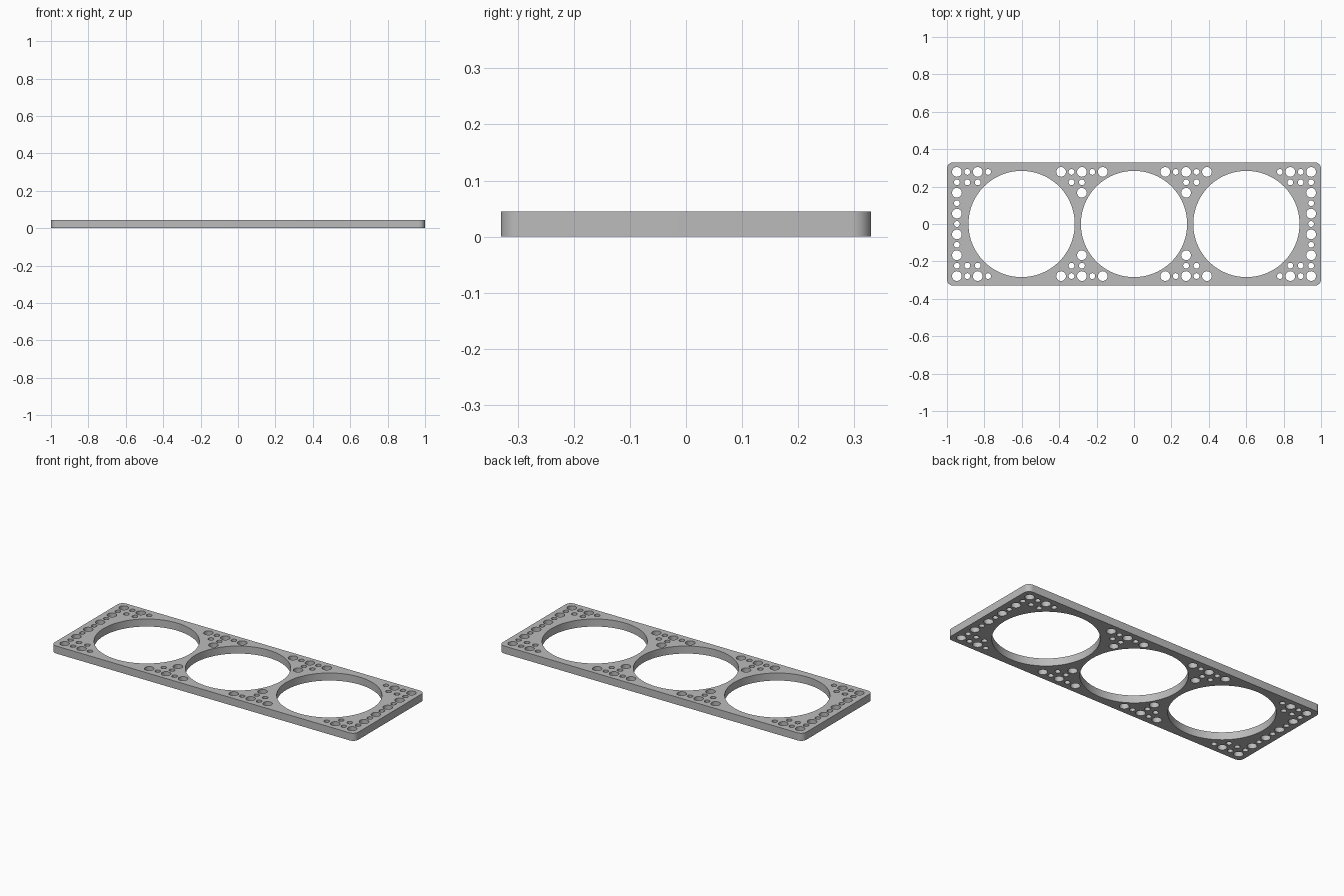
import bpy
import bmesh
from math import cos, sin, pi, hypot

cube = bpy.data.objects.get("Cube")
if cube:
    bpy.data.objects.remove(cube, do_unlink=True)

LENGTH, WIDTH, THICK, CORNER = 2.0, 0.66, 0.045, 0.034
PITCH = 0.0557            # spacing of the hole grid
RING_X, RING_R = 0.601, 0.284
BIG_R, SMALL_R = 0.026, 0.0155


def arc(cx, cy, r, start, sweep, steps):
    return [(cx + r * cos(start + sweep * i / steps),
             cy + r * sin(start + sweep * i / steps)) for i in range(steps)]


def circle(cx, cy, r, steps):
    return arc(cx, cy, r, 0, 2 * pi, steps)


# Rounded rectangular outline
hx, hy = LENGTH / 2 - CORNER, WIDTH / 2 - CORNER
outline = []
for k, (sx, sy) in enumerate([(1, 1), (-1, 1), (-1, -1), (1, -1)]):
    outline += arc(sx * hx, sy * hy, CORNER, k * pi / 2, pi / 2, 10)
    end = (k + 1) * pi / 2
    outline.append((sx * hx + CORNER * cos(end), sy * hy + CORNER * sin(end)))
loops = [outline]

# Three large openings
for x in (-RING_X, 0, RING_X):
    loops.append(circle(x, 0, RING_R, 96))

# Mounting holes: columns used in each grid row, mirrored left-right and front-back
rows = {5: (3, 4, 5, 6, 7, 14, 15, 16, 17), 4: (5, 6, 15, 16, 17),
        3: (5, 17), 2: (17,), 1: (17,), 0: (17,)}
for row, columns in rows.items():
    for col in columns:
        radius = BIG_R if row % 2 and col % 2 else SMALL_R
        for sx in (1, -1):
            for sy in ((1, -1) if row else (1,)):
                loops.append(circle(sx * col * PITCH, sy * row * PITCH, radius, 24))

# Filled flat profile, extruded to the plate thickness
curve = bpy.data.curves.new("mounting_plate", "CURVE")
curve.dimensions = "2D"
curve.fill_mode = "BOTH"
curve.extrude = THICK / 2
for loop in loops:
    spline = curve.splines.new("POLY")
    spline.points.add(len(loop) - 1)
    for point, (x, y) in zip(spline.points, loop):
        point.co = (x, y, 0, 1)
    spline.use_cyclic_u = True
plate = bpy.data.objects.new("mounting_plate", curve)
bpy.context.collection.objects.link(plate)

bpy.ops.object.select_all(action="DESELECT")
plate.select_set(True)
bpy.context.view_layer.objects.active = plate
bpy.ops.object.convert(target="MESH")
plate = bpy.context.view_layer.objects.active

# Weld the caps to the walls and rest the plate on the floor
bm = bmesh.new()
bm.from_mesh(plate.data)
bmesh.ops.remove_doubles(bm, verts=bm.verts, dist=0.0001)
bmesh.ops.translate(bm, verts=bm.verts, vec=(0, 0, THICK / 2))
bmesh.ops.recalc_face_normals(bm, faces=bm.faces)
bm.to_mesh(plate.data)
bm.free()

# Plain grey finish
grey = bpy.data.materials.new("plain_grey")
grey.use_nodes = True
colour = (0.5, 0.5, 0.5, 1)
grey.diffuse_color = colour
grey.node_tree.nodes["Principled BSDF"].inputs["Base Color"].default_value = colour
plate.data.materials.clear()
plate.data.materials.append(grey)
bpy.ops.object.shade_smooth_by_angle(angle=pi / 6)
